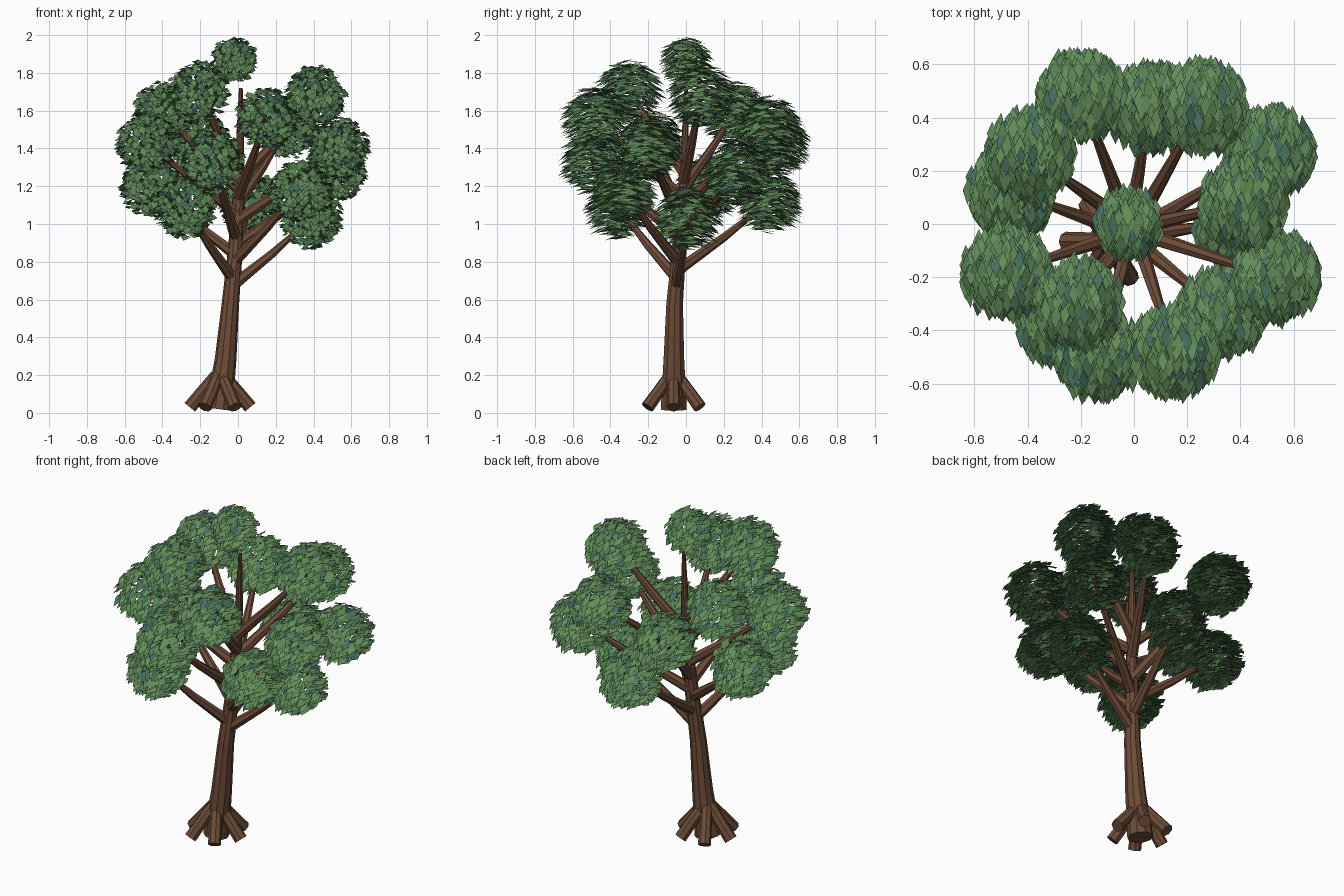
import bpy, bmesh, math, random
from mathutils import Vector

if "Cube" in bpy.data.objects:
    bpy.data.objects.remove(bpy.data.objects["Cube"])

random.seed(7)


def material(name, rgb):
    m = bpy.data.materials.new(name)
    m.diffuse_color = (*rgb, 1)
    m.use_nodes = True
    m.node_tree.nodes["Principled BSDF"].inputs["Base Color"].default_value = m.diffuse_color
    return m


bark = material("bark_brown", (0.155, 0.072, 0.040))
greens = [material("leaf_green", (0.125, 0.270, 0.100)),
          material("leaf_mid_green", (0.095, 0.215, 0.085)),
          material("leaf_blue_green", (0.062, 0.165, 0.115))]


def finish(name, bm, mats):
    me = bpy.data.meshes.new(name)
    bm.to_mesh(me)
    bm.free()
    for m in mats:
        me.materials.append(m)
    ob = bpy.data.objects.new(name, me)
    bpy.context.collection.objects.link(ob)
    return ob


def tube(name, path, radii, sides):
    """Flat-sided tapered tube swept along a path."""
    bm = bmesh.new()
    pts = [Vector(p) for p in path]
    rings = []
    for i, p in enumerate(pts):
        t = (pts[min(i + 1, len(pts) - 1)] - pts[max(i - 1, 0)]).normalized()
        u = t.cross(Vector((0, 1, 0.01))).normalized()
        v = t.cross(u)
        rings.append([bm.verts.new(p + radii[i] * (u * math.cos(a) + v * math.sin(a)))
                      for a in (math.tau * k / sides for k in range(sides))])
    for a, b in zip(rings, rings[1:]):
        for k in range(sides):
            j = (k + 1) % sides
            bm.faces.new((a[k], a[j], b[j], b[k]))
    bm.faces.new(rings[0][::-1])
    bm.faces.new(rings[-1])
    bmesh.ops.recalc_face_normals(bm, faces=bm.faces)
    return finish(name, bm, [bark])


def leaf_clump(name, centre, radius, count):
    """Shell of diamond leaves, long axis along y, drooping away from the centre."""
    bm = bmesh.new()
    for i in range(count):
        z = 1 - 2 * (i + 0.5) / count
        a = i * 2.39996 + random.uniform(-0.2, 0.2)
        s = math.sqrt(1 - z * z)
        d = Vector((s * math.cos(a), s * math.sin(a), z))
        p = Vector(centre) + d * radius * random.uniform(0.82, 1.12)
        n = Vector((0.45 * d.x + random.uniform(-.35, .35),
                    0.65 * d.y + random.uniform(-.3, .3), 1)).normalized()
        u = n.cross(Vector((random.uniform(-.12, .12), 1, 0))).normalized()
        v = n.cross(u)
        size = random.uniform(0.8, 1.15)
        w, l = 0.020 * size, 0.046 * size
        f = bm.faces.new([bm.verts.new(p + q) for q in (u * w, v * l, -u * w, -v * l)])
        f.normal_update()
        if f.normal.z < 0:
            f.normal_flip()
        f.material_index = random.choices((0, 1, 2), (0.6, 0.25, 0.15))[0]
    return finish(name, bm, greens)


# Leaning trunk
trunk = [(-0.10, -0.065, 0.02), (-0.065, -0.064, 0.29), (-0.04, -0.06, 0.58),
         (-0.018, -0.04, 0.82), (0.0, -0.02, 1.1), (0.01, -0.005, 1.4), (0.015, 0.0, 1.72)]
tube("trunk", trunk, [0.072, 0.057, 0.046, 0.040, 0.032, 0.022, 0.010], 10)


def on_trunk(z):
    for a, b in zip(trunk, trunk[1:]):
        if z <= b[2]:
            return Vector(a).lerp(Vector(b), (z - a[2]) / (b[2] - a[2]))


# Six splayed roots
for k in range(6):
    a = k * math.pi / 3
    d = Vector((math.cos(a), math.sin(a), 0))
    base = Vector((-0.095, -0.065, 0))
    tube(f"root_{k + 1}", [base + d * 0.02 + Vector((0, 0, 0.2)),
                           base + d * 0.16 + Vector((0, 0, 0.03))], [0.032, 0.036], 8)

# Branches spiralling up the trunk, each carrying one leaf clump
clumps = [(0.39, 0.01, 1.03), (-0.28, -0.36, 1.09), (0.06, 0.44, 1.12), (0.33, -0.33, 1.18),
          (-0.46, 0.12, 1.20), (0.51, 0.27, 1.27), (-0.13, -0.49, 1.33), (-0.20, 0.48, 1.42),
          (0.53, -0.20, 1.40), (-0.48, -0.18, 1.43), (0.26, 0.44, 1.51), (0.15, -0.48, 1.56),
          (-0.39, 0.26, 1.59), (0.41, 0.08, 1.68), (-0.21, -0.30, 1.70)]
for i, c in enumerate(clumps):
    start = on_trunk(0.67 + 0.043 * i)
    end = Vector(c)
    mid = start.lerp(end, 0.5) - Vector((0, 0, 0.01))
    tube(f"branch_{i + 1}", [start, mid, end], [0.032, 0.023, 0.010], 7)
    leaf_clump(f"leaf_clump_{i + 1}", c, 0.148, 430)

# Clump at the tip
leaf_clump("leaf_clump_top", (-0.02, 0.0, 1.87), 0.110, 260)
